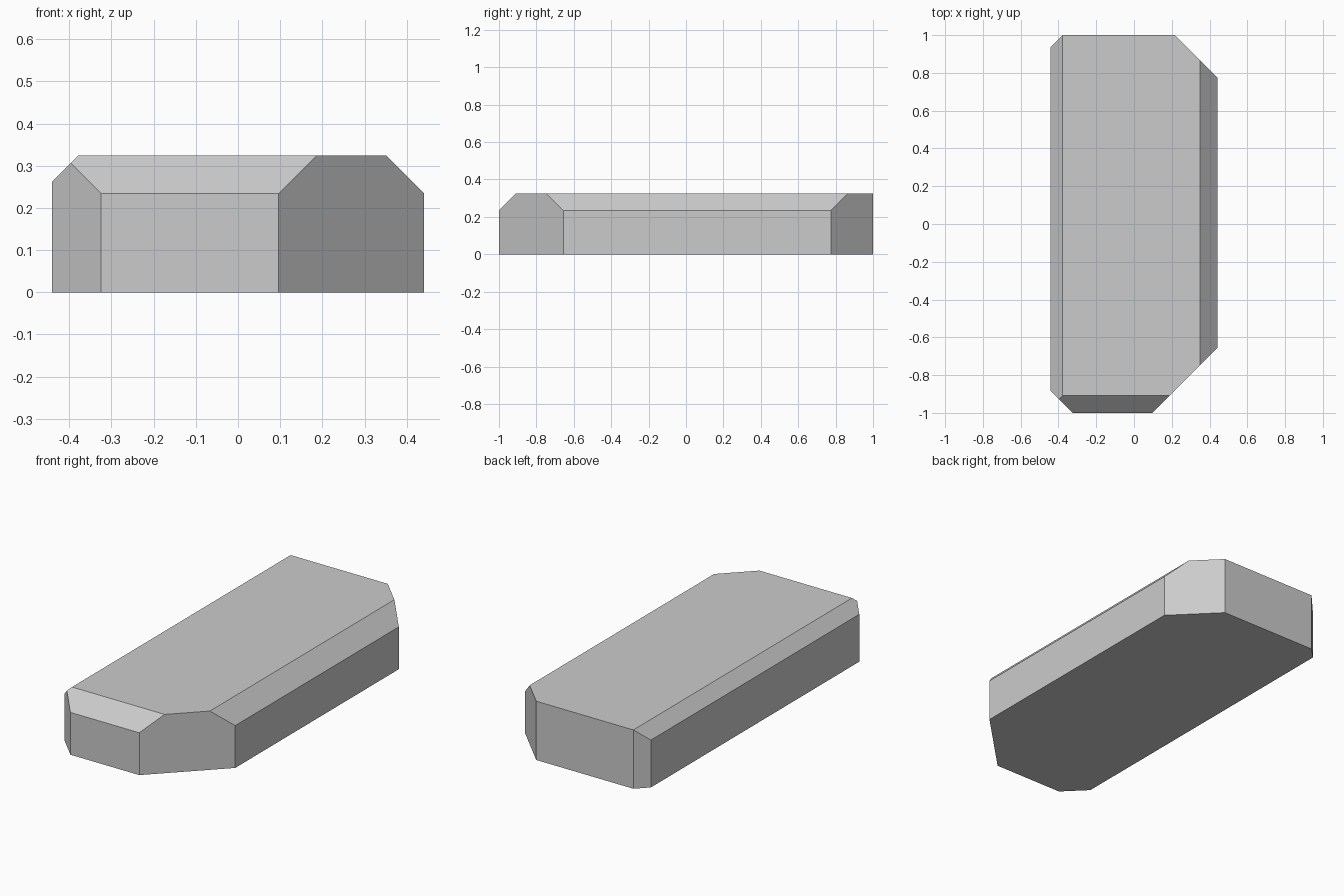
import bpy, bmesh
from mathutils import Vector

if "Cube" in bpy.data.objects:
    bpy.data.objects.remove(bpy.data.objects["Cube"])

W, L, H = 0.4415, 1.0, 0.325   # half width, half length, height


def bevel_cut(bm, nx, ny, nz, size):
    """Slice a 45 degree facet off one edge of the block and cap it."""
    n = Vector((nx, ny, nz))
    edge_point = Vector((nx * W, ny * L, H if nz else H / 2))
    point = edge_point - n * size / 2
    geom = bm.verts[:] + bm.edges[:] + bm.faces[:]
    res = bmesh.ops.bisect_plane(bm, geom=geom, dist=1e-5, plane_co=point,
                                 plane_no=n.normalized(), clear_outer=True)
    rim = [e for e in res["geom_cut"] if isinstance(e, bmesh.types.BMEdge)]
    bmesh.ops.contextual_create(bm, geom=rim)


# Plain block standing on the ground
bm = bmesh.new()
bmesh.ops.create_cube(bm, size=1)
for v in bm.verts:
    v.co = Vector((v.co.x * 2 * W, v.co.y * 2 * L, (v.co.z + 0.5) * H))

# Four upright corner facets, then three top edge facets
for nx, ny, nz, size in (
    (-1, 1, 0, 0.063), (1, 1, 0, 0.226), (1, -1, 0, 0.345), (-1, -1, 0, 0.117),
    (1, 0, 1, 0.091), (0, -1, 1, 0.091), (-1, 0, 1, 0.063),
):
    bevel_cut(bm, nx, ny, nz, size)

bmesh.ops.recalc_face_normals(bm, faces=bm.faces[:])
mesh = bpy.data.meshes.new("faceted_slab")
bm.to_mesh(mesh)
bm.free()
slab = bpy.data.objects.new("faceted_slab", mesh)
bpy.context.collection.objects.link(slab)
